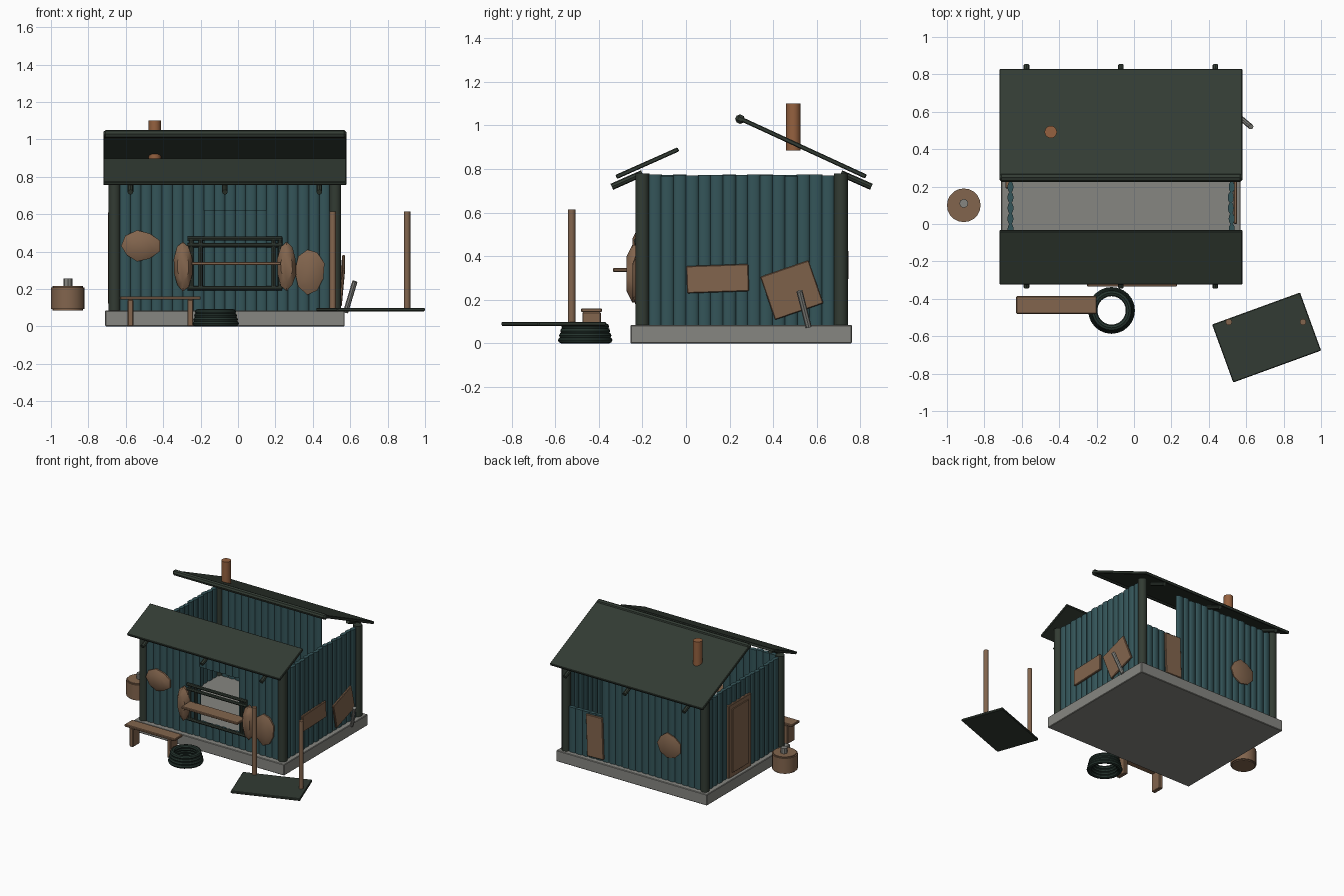
import bpy, bmesh, math, random
from mathutils import Matrix, Vector

random.seed(4)
old = bpy.data.objects.get("Cube")
if old:
    bpy.data.objects.remove(old, do_unlink=True)


def material(name, r, g, b):
    m = bpy.data.materials.new(name)
    m.use_nodes = True
    m.diffuse_color = (r, g, b, 1)
    m.node_tree.nodes["Principled BSDF"].inputs["Base Color"].default_value = (r, g, b, 1)
    return m


TEAL = material("teal planks", 0.034, 0.09, 0.1)
GREEN = material("dark green roof", 0.032, 0.044, 0.033)
RUBBER = material("dark rubber", 0.018, 0.034, 0.027)
WOOD = material("brown wood", 0.225, 0.13, 0.075)
CLAY = material("orange clay", 0.3, 0.12, 0.05)
STONE = material("grey stone", 0.24, 0.24, 0.22)


def finish(bm, name, mat, smooth=True):
    bmesh.ops.recalc_face_normals(bm, faces=bm.faces)
    me = bpy.data.meshes.new(name)
    bm.to_mesh(me)
    bm.free()
    me.materials.append(mat)
    ob = bpy.data.objects.new(name, me)
    bpy.context.collection.objects.link(ob)
    if smooth:
        bpy.ops.object.select_all(action='DESELECT')
        ob.select_set(True)
        bpy.context.view_layer.objects.active = ob
        bpy.ops.object.shade_smooth_by_angle(angle=math.radians(40))
    return ob


def turn(axis, degrees):
    return Matrix.Rotation(math.radians(degrees), 4, axis)


def box(name, size, loc, mat, rot=Matrix(), bevel=0.004):
    bm = bmesh.new()
    bmesh.ops.create_cube(bm, size=1, matrix=Matrix.Diagonal((*size, 1)))
    if bevel:
        bmesh.ops.bevel(bm, geom=bm.edges[:], offset=bevel, segments=1, affect='EDGES')
    bm.transform(Matrix.Translation(loc) @ rot)
    return finish(bm, name, mat, False)


def add_rod(bm, a, b, r, sides=12, squash=Matrix()):
    a, b = Vector(a), Vector(b)
    d = b - a
    m = Matrix.Translation((a + b) / 2) @ d.to_track_quat('Z', 'Y').to_matrix().to_4x4()
    bmesh.ops.create_cone(bm, cap_ends=True, segments=sides, radius1=r, radius2=r,
                          depth=d.length, matrix=m @ squash)


def rod(name, a, b, r, mat, sides=12):
    bm = bmesh.new()
    add_rod(bm, a, b, r, sides)
    return finish(bm, name, mat)


def facing(side):
    # Local x runs along the wall, local y is up, local z points outward
    angle = {"front": 0, "right": 90, "back": 180, "left": -90}[side]
    return turn('Z', angle) @ turn('X', 90)


def patch(name, side, loc, w, h, sides=9, dome=0.03, tilt=0):
    # Rough domed board cover
    bm = bmesh.new()
    rings = []
    jitter = [random.uniform(0.92, 1.04) for _ in range(sides)]
    for scale, z in ((1, 0), (1, dome * 0.4), (0.6, dome)):
        rings.append([bm.verts.new((w / 2 * scale * j * math.cos(math.tau * (i + 0.5) / sides),
                                    h / 2 * scale * j * math.sin(math.tau * (i + 0.5) / sides), z))
                      for i, j in enumerate(jitter)])
    for lo, hi in zip(rings, rings[1:]):
        for i in range(sides):
            k = (i + 1) % sides
            bm.faces.new((lo[i], lo[k], hi[k], hi[i]))
    bm.faces.new(rings[0])
    bm.faces.new(rings[-1])
    bm.transform(Matrix.Translation(loc) @ facing(side) @ turn('Z', tilt))
    return finish(bm, name, WOOD)


# Foundation slab
BASE, TOP = 0.085, 0.775
X0, X1, Y0, Y1 = -0.66, 0.52, -0.2, 0.71
box("foundation", (1.28, 1.015, BASE), (-0.07, 0.253, BASE / 2), STONE)


# Plank walls, each a row of flattened logs with optional opening
def wall(name, along, start, end, fixed, hole=None):
    bm = bmesh.new()
    count = round((end - start) / 0.056)
    step = (end - start) / count
    for i in range(count):
        t = start + (i + 0.5) * step
        spans = [(BASE, TOP - random.uniform(0, 0.008))]
        if hole and hole[0] < t < hole[1]:
            spans = [(BASE, hole[2])] + ([(hole[3], TOP)] if hole[3] < TOP else [])
        off = fixed + random.uniform(-0.003, 0.003)
        squash = Matrix.Diagonal((0.031, 0.016, 1, 1) if along == 'x' else (0.016, 0.031, 1, 1))
        for lo, hi in spans:
            loc = (t, off, (lo + hi) / 2) if along == 'x' else (off, t, (lo + hi) / 2)
            bmesh.ops.create_cone(bm, cap_ends=True, segments=12, radius1=1, radius2=1, depth=hi - lo,
                                  matrix=Matrix.Translation(loc) @ squash)
    return finish(bm, name, TEAL)


wall("front_wall", 'x', X0 + 0.03, X1 - 0.03, Y0, (-0.18, 0.16, 0.2, 0.62))
wall("back_wall", 'x', X0 + 0.03, X1 - 0.03, Y1, (0.22, 0.5, 0.43, 1))
wall("right_wall", 'y', Y0 + 0.03, Y1 - 0.03, X1)
wall("left_wall", 'y', Y0 + 0.03, Y1 - 0.03, X0)
for x in (X0, X1):
    for y in (Y0, Y1):
        rod("corner_post", (x, y, BASE), (x, y, 0.78), 0.032, GREEN)


# Broken roof: two sloping sheets with an open gap, ridge beam and rafter ends
def roof_sheet(name, low, high):
    dy, dz = high[0] - low[0], high[1] - low[1]
    box(name, (1.3, math.hypot(dy, dz), 0.02),
        (-0.07, (low[0] + high[0]) / 2, (low[1] + high[1]) / 2), GREEN,
        Matrix.Rotation(math.atan2(dz, dy), 4, 'X'))


roof_sheet("front_roof", (-0.32, 0.763), (-0.035, 0.89))
roof_sheet("back_roof", (0.825, 0.765), (0.25, 1.03))
box("ridge_beam", (1.3, 0.042, 0.04), (-0.07, 0.248, 1.028), GREEN, turn('X', -25), 0.012)
for x in (-0.575, -0.07, 0.435):
    rod("front_rafter_end", (x, -0.34, 0.718), (x, -0.2, 0.78), 0.015, GREEN, 8)
    rod("back_rafter_end", (x, 0.85, 0.718), (x, 0.71, 0.78), 0.015, GREEN, 8)
rod("chimney", (-0.445, 0.492, 0.885), (-0.445, 0.492, 1.1), 0.033, CLAY, 16)

# Serving window frame and counter
for z in (0.47, 0.435, 0.205):
    rod("window_bar", (-0.27, -0.228, z), (0.235, -0.228, z), 0.012, GREEN, 8)
for x in (-0.25, -0.2, 0.19, 0.225):
    rod("window_upright", (x, -0.225, 0.2), (x, -0.225, 0.475), 0.012, GREEN, 8)
box("counter", (0.48, 0.11, 0.018), (-0.01, -0.28, 0.336), WOOD)

# Wooden covers nailed to the walls
front, back = Y0 - 0.016, Y1 + 0.016
patch("front_shutter_left", "front", (-0.295, front - 0.012, 0.32), 0.105, 0.26, 10, 0.045)
patch("front_shutter_right", "front", (0.26, front - 0.012, 0.32), 0.105, 0.26, 10, 0.045)
patch("front_cover_left", "front", (-0.52, front, 0.43), 0.21, 0.165)
patch("front_cover_right", "front", (0.385, front, 0.295), 0.165, 0.25)
patch("back_cover", "back", (-0.37, back, 0.36), 0.2, 0.19, 9, 0.02)
box("back_board", (0.14, 0.32, 0.016), (0.26, back + 0.005, 0.26), WOOD,
    facing("back") @ turn('Z', 2))
box("right_board", (0.285, 0.125, 0.018), (X1 + 0.022, 0.145, 0.297), WOOD,
    facing("right") @ turn('Z', 2))
box("right_leaning_board", (0.235, 0.21, 0.016), (X1 + 0.036, 0.485, 0.245), WOOD,
    facing("right") @ turn('Z', 19) @ turn('X', 5))
rod("leaning_bar", (0.625, 0.52, 0.24), (0.575, 0.562, 0.075), 0.014, STONE, 8)

# Door with a raised panel
box("door", (0.27, 0.56, 0.024), (X0 - 0.016, 0.325, 0.365), WOOD, facing("left"))
box("door_panel", (0.2, 0.49, 0.008), (X0 - 0.03, 0.325, 0.365), WOOD, facing("left"), 0.002)

# Bench
box("bench_seat", (0.43, 0.095, 0.018), (-0.415, -0.433, 0.152), WOOD)
for x in (-0.575, -0.255):
    box("bench_leg", (0.03, 0.085, 0.143), (x, -0.433, 0.0715), WOOD)

# Coil of four stacked rings
bm = bmesh.new()
MAJOR, MINOR = 24, 8
for level in range(4):
    radius, z = 0.108 - 0.005 * level, 0.015 + 0.021 * level
    grid = []
    for i in range(MAJOR):
        spin = Matrix.Translation((-0.12, -0.462, z)) @ turn('Z', 360 * i / MAJOR)
        grid.append([bm.verts.new(spin @ Vector((radius + 0.017 * math.cos(math.tau * j / MINOR), 0,
                                                 0.015 * math.sin(math.tau * j / MINOR))))
                     for j in range(MINOR)])
    for i in range(MAJOR):
        for j in range(MINOR):
            a, b, k = grid[i], grid[(i + 1) % MAJOR], (j + 1) % MINOR
            bm.faces.new((a[j], b[j], b[k], a[k]))
finish(bm, "ring_coil", RUBBER)

# Chopping block with a metal wedge
bm = bmesh.new()
add_rod(bm, (-0.91, 0.1, BASE), (-0.91, 0.1, 0.215), 0.09, 20)
rims = [e for e in bm.edges if abs(e.verts[0].co.z - e.verts[1].co.z) < 0.001]
bmesh.ops.bevel(bm, geom=rims, offset=0.008, segments=2, affect='EDGES')
finish(bm, "chopping_block", WOOD)
rod("wedge", (-0.91, 0.11, 0.21), (-0.91, 0.11, 0.255), 0.024, STONE, 8)

# Fallen panel with two poles
box("fallen_panel", (0.5, 0.33, 0.018), (0.709, -0.607, 0.09), GREEN, turn('Z', 20))
for x in (0.507, 0.904):
    rod("pole", (x, -0.524, 0.085), (x, -0.524, 0.615), 0.017, WOOD)
